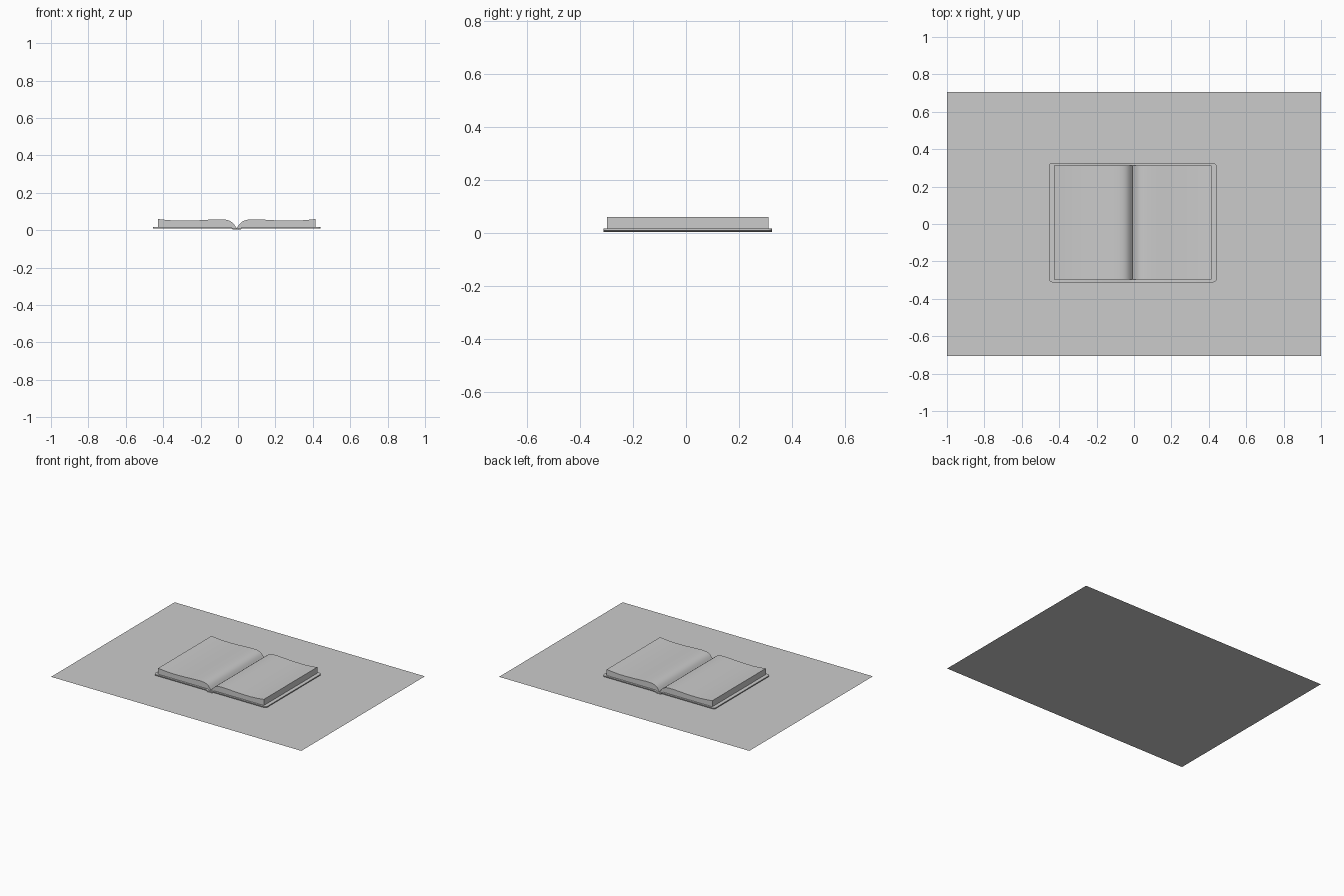
import bpy
import bmesh

if "Cube" in bpy.data.objects:
    bpy.data.objects.remove(bpy.data.objects["Cube"], do_unlink=True)

CENTRE = -0.007          # gutter line of the open book
GREY = (0.6, 0.6, 0.6, 1.0)

grey = bpy.data.materials.new("plain grey")
grey.use_nodes = True
grey.diffuse_color = GREY
grey.node_tree.nodes["Principled BSDF"].inputs["Base Color"].default_value = GREY


def finish(bm, name, smooth=False):
    """Turn a bmesh into a named grey object."""
    mesh = bpy.data.meshes.new(name)
    bm.to_mesh(mesh)
    bm.free()
    mesh.materials.append(grey)
    obj = bpy.data.objects.new(name, mesh)
    bpy.context.collection.objects.link(obj)
    if smooth:
        bpy.ops.object.select_all(action="DESELECT")
        obj.select_set(True)
        bpy.context.view_layer.objects.active = obj
        bpy.ops.object.shade_smooth_by_angle(angle=0.7)
    return obj


# Flat sheet under the book
bm = bmesh.new()
bmesh.ops.create_grid(bm, x_segments=1, y_segments=1, size=1)
bmesh.ops.scale(bm, vec=(1, 0.705, 1), verts=bm.verts)
finish(bm, "ground_sheet")

# Cover: thin board with rounded corners and a sunken spine
bm = bmesh.new()
bmesh.ops.create_cube(bm, size=1)
bmesh.ops.scale(bm, vec=(0.897, 0.637, 0.007), verts=bm.verts)
bmesh.ops.translate(bm, vec=(CENTRE, 0.007, 0.0125), verts=bm.verts)
corners = [e for e in bm.edges
           if abs(e.verts[0].co.z - e.verts[1].co.z) > 0.001]
bmesh.ops.bevel(bm, geom=corners, offset=0.018, segments=5, profile=0.5,
                affect="EDGES")
for d in (-0.03, -0.018, 0.018, 0.03):
    bmesh.ops.bisect_plane(bm, geom=bm.verts[:] + bm.edges[:] + bm.faces[:],
                           plane_co=(CENTRE + d, 0, 0), plane_no=(1, 0, 0))
for v in bm.verts:
    if abs(v.co.x - CENTRE) < 0.02:
        v.co.z -= 0.006
finish(bm, "cover", smooth=True)

# Page blocks: distance from the gutter and height of the top page
TOP = [(0, 0.012), (0.005, 0.018), (0.012, 0.028), (0.022, 0.04),
       (0.035, 0.049), (0.052, 0.055), (0.075, 0.058), (0.105, 0.058),
       (0.15, 0.056), (0.2, 0.053), (0.26, 0.051), (0.32, 0.051),
       (0.37, 0.054), (0.4, 0.057), (0.422, 0.06)]
FRONT, BACK = -0.298, 0.312


def page_block(name, side):
    bm = bmesh.new()
    columns = []
    for d, z in TOP:
        base = 0.0155 if d > 0.025 else 0.0095
        columns.append([bm.verts.new((CENTRE + side * d, FRONT, h))
                        for h in (base, z)])
    for a, b in zip(columns, columns[1:]):
        bm.faces.new((a[0], b[0], b[1], a[1]))
    out = bmesh.ops.extrude_face_region(bm, geom=bm.faces[:])
    moved = [v for v in out["geom"] if isinstance(v, bmesh.types.BMVert)]
    bmesh.ops.translate(bm, vec=(0, BACK - FRONT, 0), verts=moved)
    bmesh.ops.recalc_face_normals(bm, faces=bm.faces)
    finish(bm, name, smooth=True)


page_block("left_pages", 1)
page_block("right_pages", -1)
